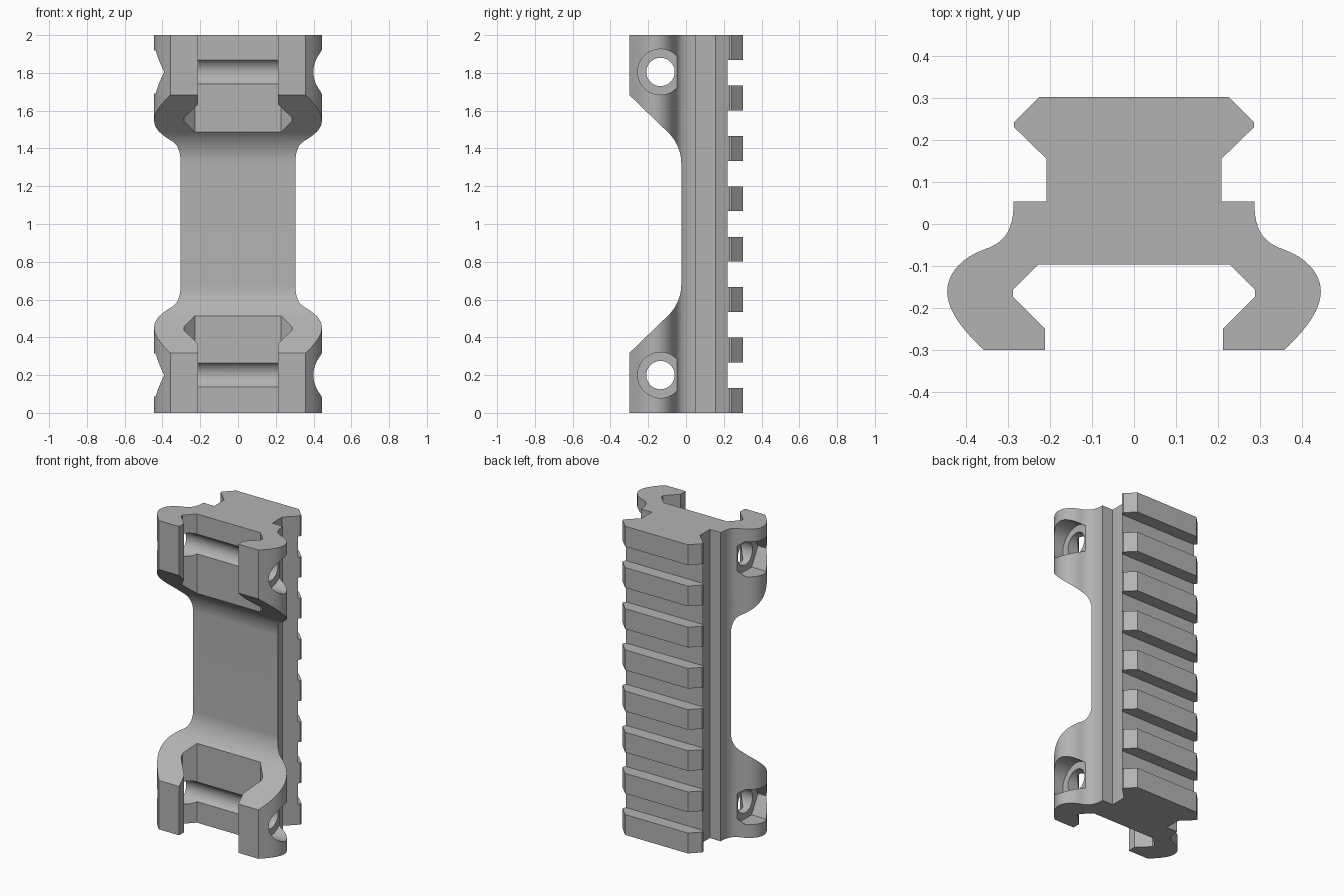
import bpy, bmesh, math
from mathutils import Vector

if "Cube" in bpy.data.objects:
    bpy.data.objects.remove(bpy.data.objects["Cube"])

grey = bpy.data.materials.new("plain grey")
grey.use_nodes = True
grey.diffuse_color = (0.45, 0.45, 0.45, 1)
grey.node_tree.nodes["Principled BSDF"].inputs["Base Color"].default_value = grey.diffuse_color


def bezier(a, b, c, d, n=12):
    a, b, c, d = map(Vector, (a, b, c, d))
    return [tuple(a * (1 - t)**3 + b * 3 * t * (1 - t)**2 + c * 3 * t * t * (1 - t) + d * t**3)
            for t in (i / n for i in range(n + 1))]


def polygon(y, z, r, n):
    return [(y + r * math.cos(math.tau * i / n), z + r * math.sin(math.tau * i / n)) for i in range(n)]


def prism(name, points, axis, start, end):
    """Extrude an outline: (x, y) along Z or (y, z) along X."""
    bm = bmesh.new()
    place = (lambda p: (p[0], p[1], start)) if axis == "Z" else (lambda p: (start, p[0], p[1]))
    face = bm.faces.new([bm.verts.new(place(p)) for p in points])
    moved = bmesh.ops.extrude_face_region(bm, geom=[face], use_keep_orig=True)["geom"]
    step = Vector((0, 0, end - start)) if axis == "Z" else Vector((end - start, 0, 0))
    bmesh.ops.translate(bm, vec=step, verts=[v for v in moved if isinstance(v, bmesh.types.BMVert)])
    bmesh.ops.recalc_face_normals(bm, faces=bm.faces)
    mesh = bpy.data.meshes.new(name)
    bm.to_mesh(mesh)
    bm.free()
    mesh.materials.append(grey)
    obj = bpy.data.objects.new(name, mesh)
    bpy.context.collection.objects.link(obj)
    return obj


def activate(obj):
    bpy.ops.object.select_all(action="DESELECT")
    obj.select_set(True)
    bpy.context.view_layer.objects.active = obj


def cut(target, cutter):
    cutter.hide_render = True
    mod = target.modifiers.new("cut", "BOOLEAN")
    mod.operation, mod.solver, mod.object = "DIFFERENCE", "EXACT", cutter
    activate(target)
    bpy.ops.object.modifier_apply(modifier=mod.name)
    bpy.data.objects.remove(cutter)


# Riser cross-section: dovetail rail behind, curved clamp jaws in front
half = [(0.225, 0.302), (0.285, 0.242), (0.285, 0.23), (0.208, 0.155), (0.208, 0.053)]
half += bezier((0.286, 0.053), (0.286, -0.02), (0.31, -0.045), (0.357, -0.061))
half += bezier((0.357, -0.061), (0.405, -0.078), (0.444, -0.115), (0.444, -0.16))[1:]
half += bezier((0.444, -0.16), (0.444, -0.21), (0.40, -0.258), (0.357, -0.3))[1:]
half += [(0.212, -0.3), (0.212, -0.248), (0.287, -0.174), (0.287, -0.156), (0.227, -0.096)]
outline = half + [(-x, y) for x, y in reversed(half)]
riser = prism("rail_riser", outline, "Z", 0, 2)

# Waist between the two clamps, with sloped and rounded ends
lower = [(-0.4, 0.22)] + bezier((-0.092, 0.518), (-0.049, 0.561), (-0.025, 0.619), (-0.025, 0.68))
waist = lower + [(y, 2 - z) for y, z in reversed(lower)]
cut(riser, prism("waist_cutter", waist, "X", -0.6, 0.6))

# Cross slots of the rail
for i in range(7):
    z = 0.2 + i * 1.6 / 6
    slot = [(0.22, z - 0.068), (0.4, z - 0.068), (0.4, z + 0.068), (0.22, z + 0.068)]
    cut(riser, prism("slot_cutter", slot, "X", -0.5, 0.5))

# Clamp bolt holes, round head recess on one side and hexagonal nut recess on the other
for z in (0.2, 1.805):
    cut(riser, prism("bolt_cutter", polygon(-0.135, z, 0.075, 40), "X", -0.6, 0.6))
    cut(riser, prism("head_cutter", polygon(-0.135, z, 0.121, 40), "X", 0.33, 0.6))
    cut(riser, prism("nut_cutter", polygon(-0.135, z, 0.131, 6), "X", -0.6, -0.33))

activate(riser)
bpy.ops.object.shade_smooth_by_angle(angle=math.radians(25))
